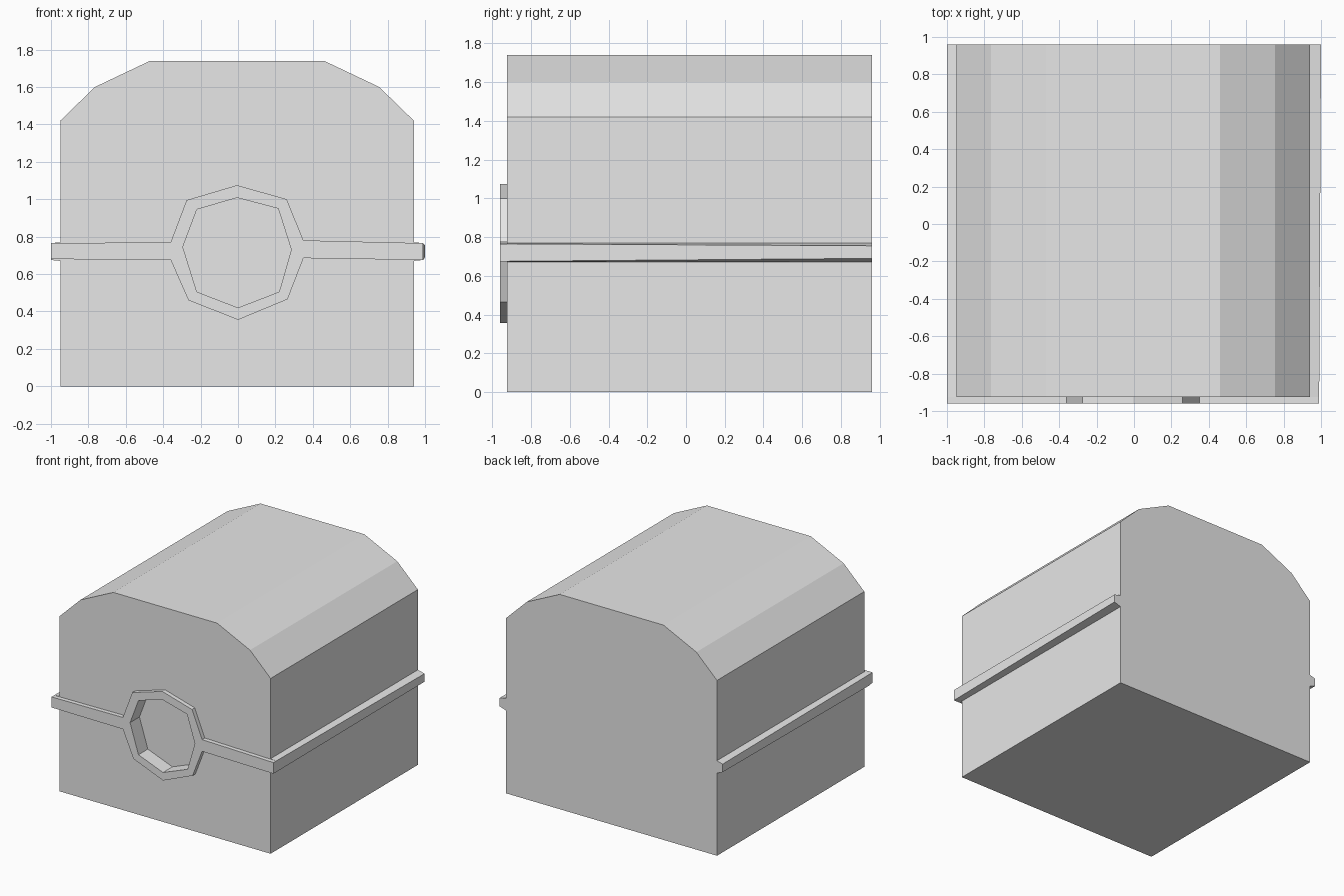
import bpy
import bmesh

old = bpy.data.objects.get("Cube")
if old:
    bpy.data.objects.remove(old, do_unlink=True)

grey = bpy.data.materials.new("plain grey")
grey.use_nodes = True
grey.diffuse_color = (0.8, 0.8, 0.8, 1)
grey.node_tree.nodes["Principled BSDF"].inputs["Base Color"].default_value = (0.8, 0.8, 0.8, 1)


def loft(name, front, back):
    """Closed solid between two matching outlines of 3D points."""
    bm = bmesh.new()
    a = [bm.verts.new(p) for p in front]
    b = [bm.verts.new(p) for p in back]
    bm.faces.new(a)
    bm.faces.new(b[::-1])
    for i in range(len(a)):
        j = (i + 1) % len(a)
        bm.faces.new((a[j], a[i], b[i], b[j]))
    bmesh.ops.recalc_face_normals(bm, faces=bm.faces[:])
    mesh = bpy.data.meshes.new(name)
    bm.to_mesh(mesh)
    bm.free()
    mesh.materials.append(grey)
    obj = bpy.data.objects.new(name, mesh)
    bpy.context.collection.objects.link(obj)
    return obj


def prism(name, outline, y0, y1):
    """Extrude an (x, z) outline along y."""
    return loft(name, [(x, y0, z) for x, z in outline],
                [(x, y1, z) for x, z in outline])


def cut(obj, cutter):
    bpy.context.view_layer.objects.active = obj
    mod = obj.modifiers.new("recess", "BOOLEAN")
    mod.operation = "DIFFERENCE"
    mod.solver = "EXACT"
    mod.object = cutter
    bpy.ops.object.modifier_apply(modifier=mod.name)


# Chest body with a faceted lid
FRONT, BACK, PLATE, FLOOR = -0.925, 0.96, -0.96, -0.84
body = prism("chest_body", [
    (-0.95, 0), (0.94, 0), (0.94, 1.42), (0.755, 1.6),
    (0.46, 1.74), (-0.47, 1.74), (-0.765, 1.6), (-0.95, 1.42)], FRONT, BACK)

# Front strap that widens into an eight-sided lock surround
strap = prism("front_strap", [
    (-1, 0.68), (-0.36, 0.675), (-0.265, 0.46), (0, 0.355), (0.265, 0.465),
    (0.35, 0.685), (0.99, 0.675), (0.99, 0.765), (0.35, 0.78), (0.26, 1.0),
    (-0.005, 1.075), (-0.275, 0.995), (-0.36, 0.77), (-1, 0.765)], PLATE, FRONT)

# Recess through the surround and into the body
hole = prism("recess_cutter", [
    (0, 0.42), (0.22, 0.505), (0.285, 0.73), (0.215, 0.95),
    (-0.005, 1.008), (-0.22, 0.945), (-0.295, 0.745), (-0.22, 0.505)], -1.1, FLOOR)
for part in (body, strap):
    cut(part, hole)
bpy.data.objects.remove(hole, do_unlink=True)


# Side straps, their outer faces narrowing a little toward the back
def side_strap(name, inner, outer_front, outer_back):
    def section(x, y, low, high):
        return [(inner, y, 0.67), (x, y, low), (x, y, high), (inner, y, 0.77)]
    return loft(name, section(outer_front, FRONT, 0.675, 0.765),
                section(outer_back, BACK, 0.69, 0.755))


side_strap("left_strap", 0.94, 0.99, 1.0)
side_strap("right_strap", -0.95, -1.0, -1.0)
